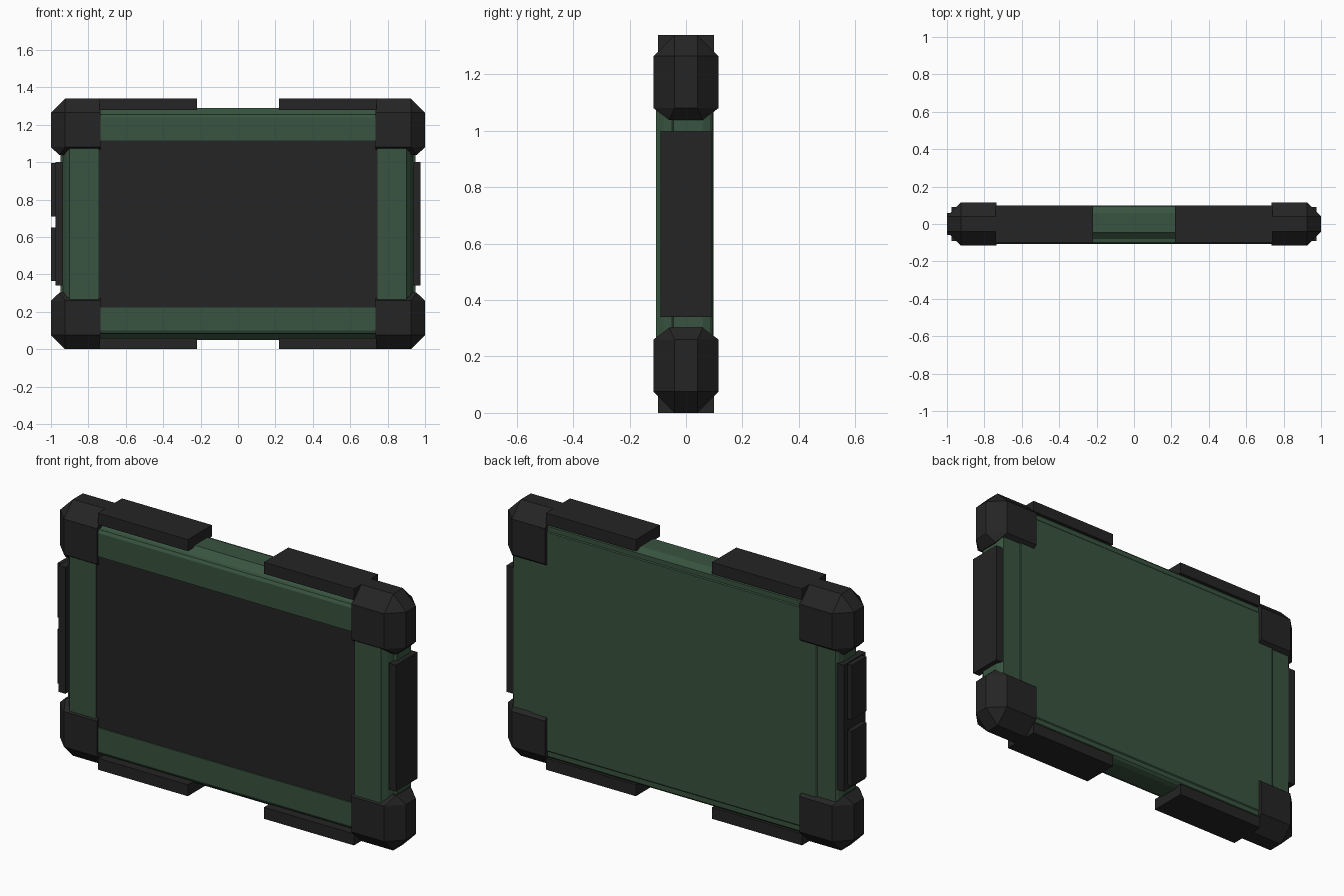
import bpy
import bmesh

if "Cube" in bpy.data.objects:
    bpy.data.objects.remove(bpy.data.objects["Cube"], do_unlink=True)

MID = 0.67  # height of the centre line


def material(name, color):
    m = bpy.data.materials.new(name)
    m.use_nodes = True
    m.diffuse_color = color
    bsdf = next(n for n in m.node_tree.nodes if n.type == "BSDF_PRINCIPLED")
    bsdf.inputs["Base Color"].default_value = color
    bsdf.inputs["Roughness"].default_value = 0.7
    return m


GREEN = material("dark green", (0.040, 0.088, 0.050, 1))
BLACK = material("soft black", (0.018, 0.018, 0.018, 1))


def finish(name, bm, *mats):
    bmesh.ops.recalc_face_normals(bm, faces=bm.faces)
    mesh = bpy.data.meshes.new(name)
    bm.to_mesh(mesh)
    bm.free()
    for m in mats:
        mesh.materials.append(m)
    ob = bpy.data.objects.new(name, mesh)
    bpy.context.scene.collection.objects.link(ob)
    return ob


def box(name, x, y, z, mat):
    bm = bmesh.new()
    bmesh.ops.create_cube(bm, size=1)
    for v in bm.verts:
        v.co = [lo + (c + 0.5) * (hi - lo) for c, (lo, hi) in zip(v.co, (x, y, z))]
    return finish(name, bm, mat)


# Body: rectangular rings lofted from the recessed screen to the back panel
rings = [  # half width, half height, y
    (0.747, 0.447, -0.100),
    (0.747, 0.447, -0.107),
    (0.900, 0.570, -0.107),
    (0.905, 0.585, -0.098),
    (0.920, 0.588, -0.080),
    (0.935, 0.615, -0.050),
    (0.950, 0.620, -0.045),
    (0.950, 0.620, 0.060),
    (0.940, 0.610, 0.085),
    (0.930, 0.600, 0.094),
    (0.825, 0.575, 0.094),
    (0.820, 0.570, 0.098),
]
bm = bmesh.new()
loops = [[bm.verts.new((sx * w, y, MID + sz * h))
          for sx, sz in ((-1, -1), (1, -1), (1, 1), (-1, 1))] for w, h, y in rings]
for a, b in zip(loops, loops[1:]):
    for i in range(4):
        j = (i + 1) % 4
        bm.faces.new((a[i], a[j], b[j], b[i]))
bm.faces.new(loops[0]).material_index = 1  # screen
bm.faces.new(loops[-1])
finish("body_and_screen", bm, GREEN, BLACK)


# Faceted corner guards and edge bumpers, mirrored to all four corners
def corner_guard(name, sx, sz):
    bm = bmesh.new()
    slabs = [  # x range, half depth, height range above the centre line
        ((0.735, 0.925), 0.115, (0.41, 0.595)),
        ((0.925, 1.0), 0.04, (0.41, 0.595)),
        ((0.735, 0.925), 0.04, (0.41, 0.67)),
        ((0.735, 0.955), 0.06, (0.368, 0.41)),
    ]
    for xs, d, zs in slabs:
        for x in xs:
            for y in (-d, d):
                for z in zs:
                    bm.verts.new((sx * x, y, MID + sz * z))
    hull = bmesh.ops.convex_hull(bm, input=bm.verts)
    loose = {g for g in hull["geom_interior"] if isinstance(g, bmesh.types.BMVert)}
    bmesh.ops.delete(bm, geom=list(loose), context="VERTS")
    bmesh.ops.dissolve_limit(bm, angle_limit=0.02, verts=bm.verts, edges=bm.edges)
    return finish(name, bm, BLACK)


for side, sx in (("left", 1), ("right", -1)):
    for level, sz in (("top", 1), ("bottom", -1)):
        corner_guard(f"{level}_{side}_corner_guard", sx, sz)
        box(f"{level}_{side}_bumper", sorted((sx * 0.22, sx * 0.74)), (-0.1, 0.1),
            sorted((MID + sz * 0.61, MID + sz * 0.67)), BLACK)

    # Side plate
    box(f"{side}_side_plate", sorted((sx * 0.935, sx * 0.975)), (-0.09, 0.09),
        (0.34, 1.0), BLACK)

# Two raised covers on the right side plate
for name, z in (("lower", (0.365, 0.65)), ("upper", (0.71, 0.995))):
    box(f"{name}_port_cover", (-1.0, -0.97), (-0.06, 0.06), z, BLACK)
